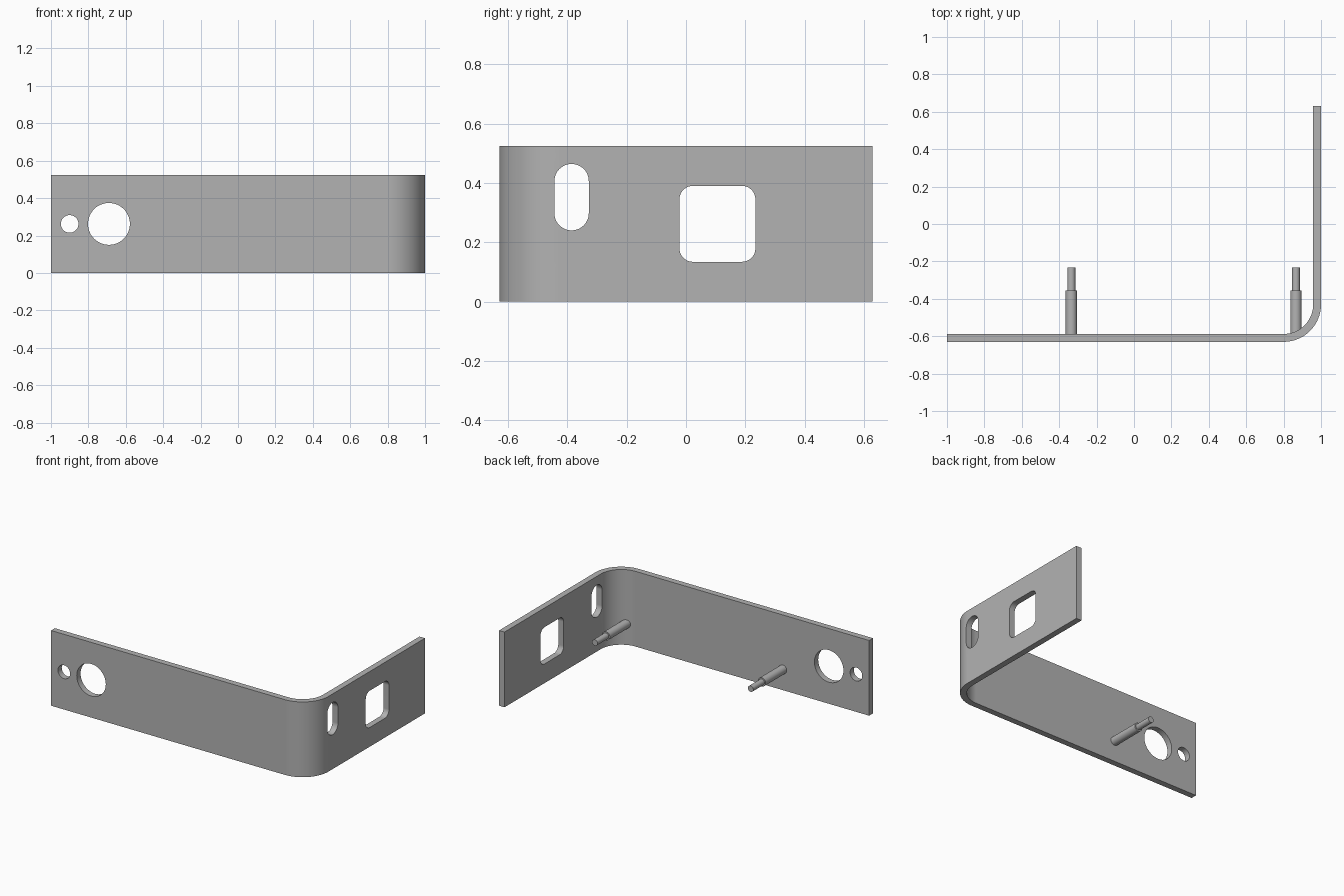
import bpy, bmesh
from math import pi, cos, sin, radians
from mathutils import Matrix

if "Cube" in bpy.data.objects:
    bpy.data.objects.remove(bpy.data.objects["Cube"])

HEIGHT, THICK = 0.524, 0.042
HALF_Y, BEND = 0.63, 0.2
MID = HEIGHT / 2

steel = bpy.data.materials.new("grey_steel")
steel.use_nodes = True
GREY = (0.45, 0.45, 0.45, 1)
steel.diffuse_color = GREY
steel.node_tree.nodes["Principled BSDF"].inputs["Base Color"].default_value = GREY


def arc(cx, cy, r, start, end, steps):
    """Points along an arc, angles in degrees."""
    angles = [radians(start + (end - start) * i / steps) for i in range(steps + 1)]
    return [(cx + r * cos(a), cy + r * sin(a)) for a in angles]


def prism(name, outline, low, high, matrix=Matrix()):
    """Extrude a closed 2D outline from low to high, then place it."""
    bm = bmesh.new()
    base = bm.faces.new([bm.verts.new((x, y, low)) for x, y in outline])
    top = bmesh.ops.extrude_face_region(bm, geom=[base])["geom"]
    verts = [v for v in top if isinstance(v, bmesh.types.BMVert)]
    bmesh.ops.translate(bm, verts=verts, vec=(0, 0, high - low))
    bm.transform(matrix)
    bmesh.ops.recalc_face_normals(bm, faces=bm.faces)
    mesh = bpy.data.meshes.new(name)
    bm.to_mesh(mesh)
    bm.free()
    mesh.materials.append(steel)
    obj = bpy.data.objects.new(name, mesh)
    bpy.context.collection.objects.link(obj)
    return obj


def rounded(w, h, r):
    """Rounded rectangle; becomes a slot or a circle when r is half a side."""
    pts = []
    for i, (sx, sy) in enumerate([(1, 1), (-1, 1), (-1, -1), (1, -1)]):
        for p in arc(sx * (w / 2 - r), sy * (h / 2 - r), r, 90 * i, 90 * i + 90, 12):
            if not pts or abs(p[0] - pts[-1][0]) + abs(p[1] - pts[-1][1]) > 1e-5:
                pts.append(p)
    if abs(pts[0][0] - pts[-1][0]) + abs(pts[0][1] - pts[-1][1]) < 1e-5:
        pts.pop()
    return pts


def finish(obj):
    """Smooth the curves while keeping edges sharp and flats flat."""
    bpy.ops.object.select_all(action="DESELECT")
    obj.select_set(True)
    bpy.context.view_layer.objects.active = obj
    bpy.ops.object.shade_smooth_by_angle(angle=radians(30))
    weighted = obj.modifiers.new("even_normals", "WEIGHTED_NORMAL")
    weighted.keep_sharp = True


# Bent strip: long front leg, rounded corner, short side leg
cx, cy = 1 - BEND, -HALF_Y + BEND
outline = [(-1, -HALF_Y)] + arc(cx, cy, BEND, -90, 0, 20) + [(1, HALF_Y), (1 - THICK, HALF_Y)]
outline += arc(cx, cy, BEND - THICK, 0, -90, 20) + [(-1, -HALF_Y + THICK)]
bracket = prism("bracket", outline, 0, HEIGHT)

# Openings: position along the leg, height, width, tall, corner radius
front_holes = [(-0.9, MID, 0.094, 0.094, 0.047), (-0.69, MID, 0.224, 0.224, 0.112)]
side_holes = [(-0.386, 0.352, 0.116, 0.224, 0.058),
              (0.106, MID, 0.256, 0.256, 0.045),
              (0.527, MID, 0.09, 0.09, 0.045)]
to_front = Matrix.Rotation(pi / 2, 4, "X")
to_side = Matrix.Rotation(pi / 2, 4, "Z") @ to_front
cutters = []
for along, z, w, h, r in front_holes:
    place = Matrix.Translation((along, -HALF_Y, z)) @ to_front
    cutters.append(prism("front_cutter", rounded(w, h, r), -0.1, 0.1, place))
for along, z, w, h, r in side_holes:
    place = Matrix.Translation((1, along, z)) @ to_side
    cutters.append(prism("side_cutter", rounded(w, h, r), -0.1, 0.1, place))

bpy.context.view_layer.objects.active = bracket
for cutter in cutters:
    cut = bracket.modifiers.new("opening", "BOOLEAN")
    cut.operation, cut.solver, cut.object = "DIFFERENCE", "EXACT", cutter
    bpy.ops.object.modifier_apply(modifier=cut.name)
    bpy.data.objects.remove(cutter)
finish(bracket)

# Stepped pins on the inner face
for side, x in (("right", -0.335), ("left", 0.866)):
    place = Matrix.Translation((x, 0, 0.145)) @ to_front
    for part, r, near, far in (("pin_base", 0.03, 0.356, 0.597), ("pin_tip", 0.021, 0.233, 0.36)):
        finish(prism(f"{side}_{part}", rounded(2 * r, 2 * r, r), near, far, place))
